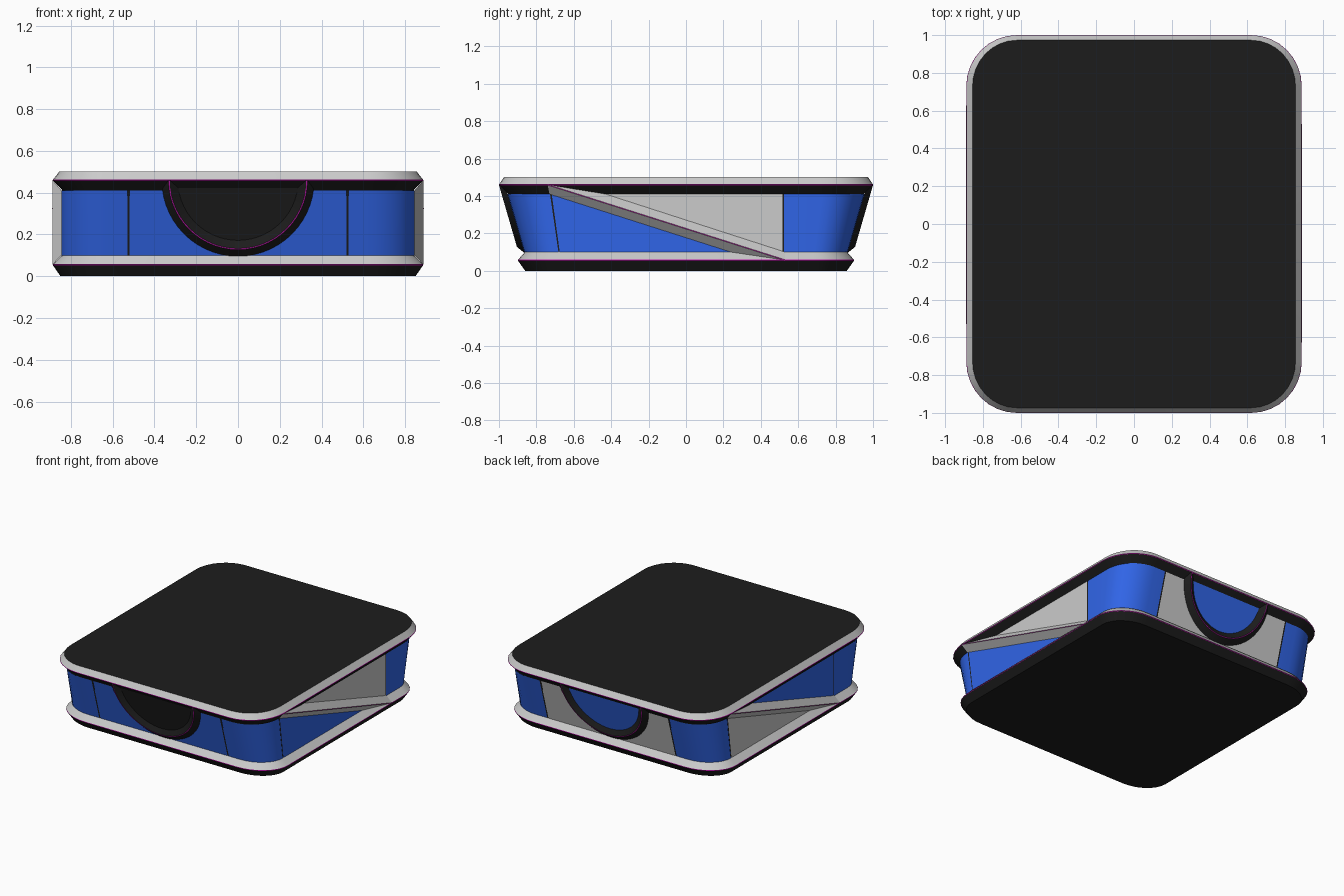
import bpy, bmesh
from math import sin, cos, pi, radians
from mathutils import Vector

if "Cube" in bpy.data.objects:
    bpy.data.objects.remove(bpy.data.objects["Cube"])


def material(name, rgb):
    m = bpy.data.materials.new(name)
    m.diffuse_color = (*rgb, 1)
    m.use_nodes = True
    m.node_tree.nodes["Principled BSDF"].inputs["Base Color"].default_value = m.diffuse_color
    return m


BLACK = material("black", (0.012, 0.012, 0.012))
BLUE = material("blue", (0.03, 0.13, 0.8))
PINK = material("magenta", (0.5, 0.01, 0.4))
GREY = None
CENTRE = Vector((0, 0, 0.28))
N = 8  # segments per rounded corner


def build(name, verts, faces, mat):
    bm = bmesh.new()
    vs = [bm.verts.new(v) for v in verts]
    for f in faces:
        bm.faces.new([vs[i] for i in f])
    bm.normal_update()
    for f in bm.faces:  # face everything outward
        if f.normal.dot(f.calc_center_median() - CENTRE) < 0:
            f.normal_flip()
    me = bpy.data.meshes.new(name)
    bm.to_mesh(me)
    bm.free()
    if mat:
        me.materials.append(mat)
    ob = bpy.data.objects.new(name, me)
    bpy.context.collection.objects.link(ob)
    return ob


def corner(hx, hy, cy):
    """Quarter arc from the end wall round to the side wall."""
    return [(0.62 + (hx - 0.62) * sin(pi / 2 * i / N),
             cy + (hy - cy) * cos(pi / 2 * i / N)) for i in range(N + 1)]


def ring(hx, hy, cy, z):
    q = corner(hx, hy, cy)
    pts = q + [(x, -y) for x, y in q[::-1]]
    pts += [(-x, -y) for x, y in q] + [(-x, y) for x, y in q[::-1]]
    return [(x, y, z) for x, y in pts]


def strip(name, rows, mat, closed=False, cap=None):
    """Skin a list of equal-length point rows."""
    n = len(rows[0])
    faces = [(r * n + i, r * n + (i + 1) % n, (r + 1) * n + (i + 1) % n, (r + 1) * n + i)
             for r in range(len(rows) - 1) for i in range(n if closed else n - 1)]
    if cap is not None:
        faces.append(tuple(range(cap * n, cap * n + n)))
    return build(name, [p for row in rows for p in row], faces, mat)


def wall(z):
    """Half depth of the sloping end walls."""
    return 0.865 + 0.29 * (z - 0.1)


# Lid: black underside, magenta edge line, grey bevel, black top
strip("lid_underside", [ring(.84, .95, .73, .41), ring(.885, .997, .73, .457)], BLACK, True)
strip("lid_trim", [ring(.885, .997, .73, .457), ring(.888, 1, .73, .460),
                   ring(.885, .998, .73, .464)], PINK, True)
strip("lid_bevel", [ring(.885, .998, .73, .464), ring(.855, .973, .73, .502)], GREY, True)
top = ring(.855, .973, .73, .502)
build("lid_top", top, [tuple(range(len(top)))], BLACK)

# Base: black bottom tray, magenta edge line, grey bevel
strip("base_tray", [ring(.85, .86, .685, 0), ring(.886, .897, .685, .052)], BLACK, True, cap=0)
strip("base_trim", [ring(.886, .897, .685, .052), ring(.888, .9, .685, .055),
                    ring(.886, .898, .685, .059)], PINK, True)
strip("base_bevel", [ring(.886, .898, .685, .059), ring(.84, .86, .685, .102)], GREY, True)

# Black core showing through the panel gaps
strip("core", [ring(.84, .86, .685, .09), ring(.84, .95, .73, .42)], BLACK, True)

# Blue corner panels
for sx in (1, -1):
    for sy in (1, -1):
        rows = []
        for z, cy in ((.1, .685), (.41, .73)):
            seam = .525 if sx == sy else cy - .003
            pts = [(.53, wall(z))] + corner(.845, wall(z), cy) + [(.845, seam)]
            rows.append([(sx * x, sy * y, z) for x, y in pts])
        strip("corner_panel", rows, BLUE)

# s = 1 is the front and right half, s = -1 its half-turn copy in swapped colours
for s, end_mat, disc_mat, upper_mat, lower_mat, tag in (
        (1, BLUE, BLACK, GREY, BLUE, "a"), (-1, GREY, BLUE, BLUE, GREY, "b")):

    def end_pt(x, z, out):
        return (s * x, -s * (wall(z) + out), z)

    def arc(r, out):
        steps = 28
        return [end_pt(r * cos(pi * i / steps), .46 - r * sin(pi * i / steps), out)
                for i in range(steps + 1)]

    def side(name, pts, mat):
        build(name + "_" + tag, [(s * x, s * y, z) for x, y, z in pts],
              [tuple(range(len(pts)))], mat)

    # End panel with a raised half-round frame
    build("end_panel_" + tag, [end_pt(-.52, .1, 0), end_pt(.52, .1, 0),
                               end_pt(.52, .41, 0), end_pt(-.52, .41, 0)],
          [(0, 1, 2, 3)], end_mat)
    disc = arc(.30, .004)
    build("half_disc_" + tag, disc, [tuple(range(len(disc)))], disc_mat)
    strip("half_round_frame_outer_" + tag, [arc(.365, 0), arc(.333, .031)], BLACK)
    strip("half_round_trim_" + tag, [arc(.333, .031), arc(.327, .031)], PINK)
    strip("half_round_frame_inner_" + tag, [arc(.327, .031), arc(.287, .003)], BLACK)

    # Side panels above and below the diagonal bar
    side("upper_side_panel", [(.845, -.43, .41), (.845, .515, .41), (.845, .515, .1)], upper_mat)
    side("lower_side_panel", [(.845, -.718, .41), (.845, .24, .1), (.845, -.675, .1)], lower_mat)

    # Diagonal bar: two facets meeting at a ridge line
    a, b = (.888, -.74, .46), (.889, .53, .057)
    side("bar_upper_facet", [a, (.845, -.43, .41), (.845, .53, .1), b], GREY)
    side("bar_lower_facet", [a, (.845, -.73, .41), (.845, .24, .1), b], GREY)
    side("bar_ridge_line", [(.889, -.74, .462), (.89, .53, .059),
                            (.89, .53, .055), (.889, -.74, .458)], PINK)

# Smooth the rounded corners, keep the bevel edges crisp
bpy.ops.object.select_all(action='SELECT')
bpy.context.view_layer.objects.active = bpy.context.selected_objects[0]
bpy.ops.object.shade_smooth_by_angle(angle=radians(28))
